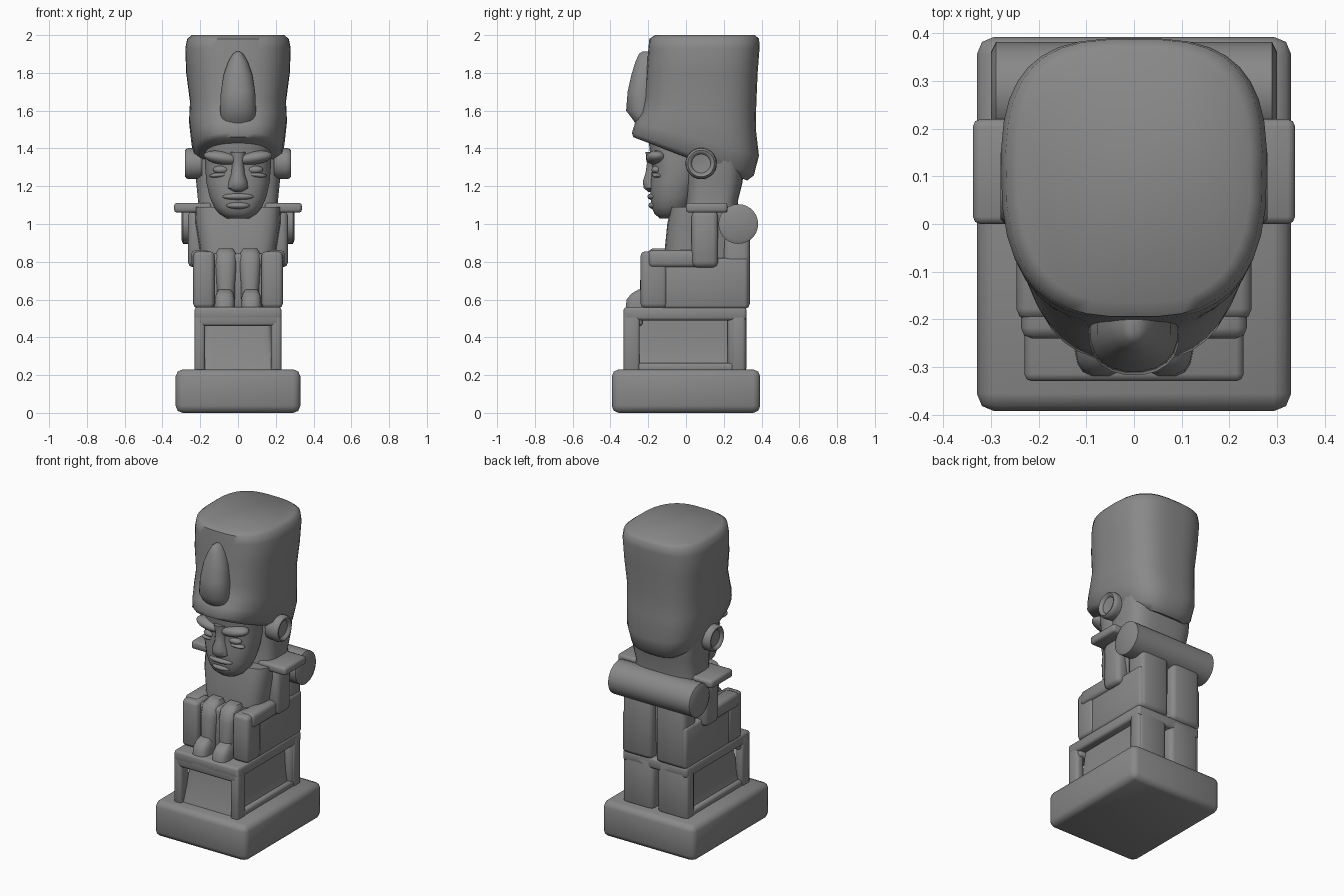
import bpy, bmesh, math
from mathutils import Matrix, Vector

cube = bpy.data.objects.get("Cube")
if cube:
    bpy.data.objects.remove(cube, do_unlink=True)

stone = bpy.data.materials.new("grey_stone")
stone.use_nodes = True
GREY = (0.25, 0.25, 0.25, 1)
stone.diffuse_color = GREY
stone.node_tree.nodes["Principled BSDF"].inputs["Base Color"].default_value = GREY


def finish(name, bm, angle=50):
    bmesh.ops.recalc_face_normals(bm, faces=bm.faces[:])
    mesh = bpy.data.meshes.new(name)
    bm.to_mesh(mesh)
    bm.free()
    mesh.materials.append(stone)
    ob = bpy.data.objects.new(name, mesh)
    bpy.context.collection.objects.link(ob)
    bpy.ops.object.select_all(action="DESELECT")
    ob.select_set(True)
    bpy.context.view_layer.objects.active = ob
    bpy.ops.object.shade_smooth_by_angle(angle=math.radians(angle))
    return ob


def box(name, x, y, z, bevel=0.015):
    """Rounded block from its three (low, high) ranges."""
    bm = bmesh.new()
    bmesh.ops.create_cube(bm, size=1)
    for v in bm.verts:
        v.co = [r[0] if c < 0 else r[1] for c, r in zip(v.co, (x, y, z))]
    bmesh.ops.bevel(bm, geom=bm.edges[:], offset=bevel, segments=2,
                    profile=0.5, affect="EDGES")
    return finish(name, bm)


def side_boxes(name, x, y, z, bevel=0.015):
    """Same block on both sides."""
    box("left_" + name, x, y, z, bevel)
    box("right_" + name, (-x[1], -x[0]), y, z, bevel)


def skin(bm, rings):
    for a, b in zip(rings, rings[1:]):
        n = len(a)
        for i in range(n):
            bm.faces.new((a[i], a[(i + 1) % n], b[(i + 1) % n], b[i]))
    bm.faces.new(rings[0])
    bm.faces.new(rings[-1])


def loft(name, rings, power=2.5, n=28, xc=0, narrow=0):
    """Rings are (z, half width, front y, back y, forward tilt);
    narrow pinches the front."""
    bm = bmesh.new()
    loops = []
    for z, hx, y0, y1, tilt in rings:
        loop = []
        for i in range(n):
            a = 2 * math.pi * (i + .5) / n
            c, s = math.cos(a), math.sin(a)
            dx = math.copysign(abs(c) ** (2 / power), c) * hx
            dx *= 1 - narrow * max(0, -s)
            dy = math.copysign(abs(s) ** (2 / power), s) * (y1 - y0) / 2
            loop.append(bm.verts.new((xc + dx, (y0 + y1) / 2 + dy, z - tilt * dy)))
        loops.append(loop)
    skin(bm, loops)
    return finish(name, bm)


def lathe(name, profile, y, z, n=28):
    """Turned part along x; profile is (x, radius)."""
    bm = bmesh.new()
    loops = [[bm.verts.new((x, y + r * math.cos(2 * math.pi * i / n),
                            z + r * math.sin(2 * math.pi * i / n)))
              for i in range(n)] for x, r in profile]
    skin(bm, loops)
    return finish(name, bm)


def blob(name, centre, radii, roll=0):
    bm = bmesh.new()
    m = (Matrix.Translation(Vector(centre)) @ Matrix.Rotation(roll, 4, "Y")
         @ Matrix.Diagonal((*radii, 1)))
    bmesh.ops.create_uvsphere(bm, u_segments=20, v_segments=12, radius=1, matrix=m)
    return finish(name, bm)


# Plinth
box("plinth", (-.33, .33), (-.393, .393), (0, .23), .037)

# Throne frame around a core whose walls slope out at the foot
loft("throne_core", [(.21, .215, -.315, .26, 0), (.26, .2, -.3, .26, 0),
                     (.33, .188, -.28, .26, 0), (.43, .182, -.262, .26, 0),
                     (.52, .18, -.25, .26, 0)], power=14, n=32)
box("throne_seat", (-.23, .23), (-.33, .32), (.49, .56))
box("front_rail", (-.22, .22), (-.33, -.23), (.46, .55))
side_boxes("front_post", (.175, .23), (-.33, -.245), (.21, .55))
side_boxes("rear_post", (.17, .23), (.24, .315), (.21, .55))
side_boxes("side_rail", (.17, .225), (-.3, .3), (.21, .265))
side_boxes("lower_back_pillar", (.015, .225), (.22, .32), (.21, .56), .028)
side_boxes("upper_back_pillar", (.015, .22), (.2, .338), (.55, 1.0), .028)

# Body, seat sides and legs
loft("torso", [(.56, .2, -.12, .28, 0), (.85, .2, -.115, .29, 0),
               (1.0, .225, -.1, .29, 0), (1.09, .23, -.08, .29, 0)], power=4)
side_boxes("seat_side", (.12, .23), (-.14, .33), (.55, .82), .02)
side_boxes("robe_front", (.125, .237), (-.24, -.1), (.555, .855), .022)
box("lap", (-.14, .14), (-.205, -.08), (.55, .845), .02)
for side, s in (("left", 1), ("right", -1)):
    loft(side + "_leg", [(.56, .05, -.25, -.1, 0), (.66, .05, -.245, -.1, 0),
                         (.78, .06, -.24, -.08, 0), (.84, .058, -.22, -.08, 0),
                         (.87, .038, -.18, -.09, 0)], power=2.8, n=16, xc=s * .064)
    loft(side + "_foot", [(.56, .055, -.32, -.15, 0), (.6, .054, -.315, -.15, 0),
                          (.625, .048, -.29, -.16, .1), (.65, .035, -.25, -.17, .1)],
         power=3, n=16, xc=s * .07)

# Bent arms
side_boxes("forearm", (.15, .247), (-.2, .14), (.77, .862), .022)
side_boxes("upper_arm", (.17, .265), (.03, .17), (.77, 1.07), .028)

# Bolster behind the shoulders
R = .105
lathe("bolster", [(-.3, R * .8), (-.29, R), (.29, R), (.3, R * .8)], .277, 1.0)

# Shoulder wings and neck
side_boxes("shoulder_wing", (.14, .338), (0, .22), (1.06, 1.112))
loft("neck_cloth", [(1.06, .22, -.01, .28, 0), (1.12, .212, 0, .275, 0),
                    (1.22, .222, 0, .3, 0), (1.36, .23, 0, .31, 0)], power=3.5)

# Face
loft("face", [(1.03, .06, -.14, -.03, 0), (1.055, .1, -.168, 0, 0),
              (1.09, .128, -.183, .03, 0), (1.14, .15, -.188, .05, 0),
              (1.22, .168, -.19, .08, 0), (1.30, .175, -.18, .1, 0),
              (1.36, .175, -.19, .1, 0), (1.46, .17, -.2, .1, 0)], power=2.3)
loft("nose", [(1.17, .025, -.2, -.13, 0), (1.19, .055, -.225, -.12, 0),
              (1.225, .05, -.23, -.12, 0), (1.27, .036, -.215, -.12, 0),
              (1.32, .034, -.208, -.12, 0), (1.38, .045, -.215, -.12, 0)],
     power=2, n=16)
blob("upper_lip", (0, -.168, 1.145), (.085, .036, .02))
blob("lower_lip", (0, -.165, 1.098), (.065, .034, .02))
for side, s in (("left", 1), ("right", -1)):
    blob(side + "_eye", (s * .088, -.155, 1.287), (.045, .028, .022))
    blob(side + "_lower_lid", (s * .092, -.15, 1.26), (.06, .03, .014), s * .1)
    blob(side + "_brow", (s * .083, -.155, 1.35), (.1, .058, .036), s * -.15)
    # Ear discs with hollow centres
    lathe(side + "_ear_disc", [(s * x, r) for x, r in (
        (.19, .078), (.25, .083), (.27, .08), (.28, .07), (.278, .06),
        (.262, .05), (.258, .01))], .08, 1.32)

# Tall hat with a slanted brim
loft("tall_hat", [(1.345, .2, -.28, .325, .38), (1.37, .235, -.287, .36, .35),
                  (1.45, .248, -.27, .387, .27), (1.55, .26, -.235, .37, .14),
                  (1.65, .255, -.22, .373, .05), (1.8, .275, -.21, .38, 0),
                  (1.93, .28, -.2, .39, 0), (1.98, .27, -.195, .388, 0),
                  (2.0, .245, -.165, .365, 0)], power=3, n=36, narrow=.1)

# Flame-shaped crest on the hat front
loft("hat_crest", [(1.5, .075, -.25, -.15, 0), (1.55, .09, -.28, -.15, 0),
                   (1.6, .096, -.318, -.15, 0), (1.7, .092, -.31, -.15, 0),
                   (1.79, .077, -.29, -.15, 0), (1.86, .052, -.268, -.15, 0),
                   (1.9, .028, -.25, -.16, 0), (1.913, .01, -.232, -.18, 0)],
     power=2.2, n=20)
